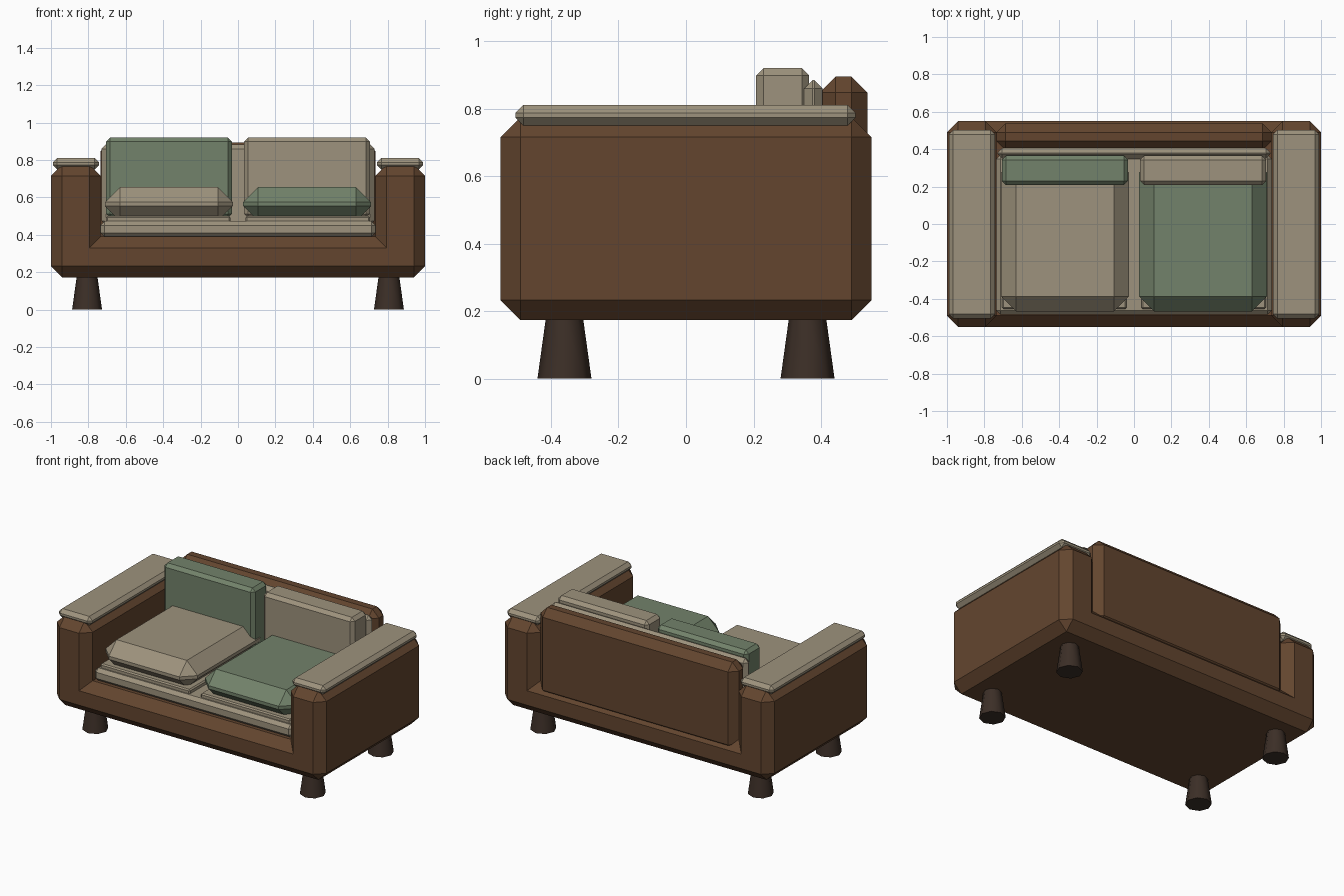
import bpy, bmesh

if "Cube" in bpy.data.objects:
    bpy.data.objects.remove(bpy.data.objects["Cube"])


def material(name, rgb):
    m = bpy.data.materials.new(name)
    m.diffuse_color = (*rgb, 1)
    m.use_nodes = True
    m.node_tree.nodes["Principled BSDF"].inputs["Base Color"].default_value = m.diffuse_color
    return m


BROWN = material("brown_leather", (0.125, 0.06, 0.028))
TAN = material("tan_fabric", (0.34, 0.29, 0.205))
GREEN = material("green_fabric", (0.17, 0.225, 0.145))
DARK = material("dark_wood", (0.045, 0.028, 0.02))


def finish(bm, name, mat):
    bmesh.ops.recalc_face_normals(bm, faces=bm.faces)
    me = bpy.data.meshes.new(name)
    bm.to_mesh(me)
    bm.free()
    me.materials.append(mat)
    ob = bpy.data.objects.new(name, me)
    bpy.context.collection.objects.link(ob)
    return ob


def chamfer(bm, edges, size):
    bmesh.ops.bevel(bm, geom=edges, offset=size, offset_type='OFFSET',
                    segments=1, profile=0.5, affect='EDGES', clamp_overlap=True)


def box(name, xs, ys, zs, size, mat):
    """Chamfered box from its x, y and z ranges."""
    bm = bmesh.new()
    bmesh.ops.create_cube(bm, size=1)
    for v in bm.verts:
        v.co = [(a + b) / 2 + c * (b - a) for c, (a, b) in zip(v.co, (xs, ys, zs))]
    chamfer(bm, bm.edges[:], size)
    return finish(bm, name, mat)


# Frame: U-shaped profile run front to back, inner corners left sharp
profile = [(-1, 0.173), (1, 0.173), (1, 0.775), (0.735, 0.775),
           (0.735, 0.39), (-0.735, 0.39), (-0.735, 0.775), (-1, 0.775)]
bm = bmesh.new()
face = bm.faces.new([bm.verts.new((x, -0.55, z)) for x, z in profile])
ext = bmesh.ops.extrude_face_region(bm, geom=[face], use_keep_orig=True)
for v in ext["geom"]:
    if isinstance(v, bmesh.types.BMVert):
        v.co.y = 0.55
bmesh.ops.recalc_face_normals(bm, faces=bm.faces)
inner = [e for e in bm.edges
         if all(abs(v.co.z - 0.39) < 0.001 for v in e.verts)
         and abs(e.verts[0].co.y - e.verts[1].co.y) > 0.5]
chamfer(bm, [e for e in bm.edges if e not in inner], 0.06)
finish(bm, "frame", BROWN)

# Backrest panel and its fabric lining
box("backrest", (-0.735, 0.735), (0.395, 0.538), (0.31, 0.895), 0.048, BROWN)
box("backrest_lining", (-0.73, 0.73), (0.35, 0.405), (0.45, 0.884), 0.025, TAN)

# Seat base
box("seat_base", (-0.735, 0.735), (-0.485, 0.37), (0.388, 0.473), 0.022, TAN)

# Arm pads, seat cushions with under-slabs, and back cushions
for side, s, seat_mat, back_mat in (("left", -1, TAN, GREEN), ("right", 1, GREEN, TAN)):
    def span(a, b):
        return tuple(sorted((s * a, s * b)))
    box(side + "_arm_pad", span(0.743, 0.99), (-0.505, 0.502), (0.75, 0.81), 0.023, TAN)
    box(side + "_seat_slab", span(0.04, 0.705), (-0.455, 0.35), (0.465, 0.5), 0.008, TAN)
    box(side + "_seat_cushion", span(0.028, 0.71), (-0.468, 0.355), (0.473, 0.655), 0.08, seat_mat)
    box(side + "_back_cushion", span(0.032, 0.706), (0.208, 0.365), (0.49, 0.92), 0.022, back_mat)

    # Tapered legs
    for end, y in (("front", -0.36), ("back", 0.36)):
        bm = bmesh.new()
        bmesh.ops.create_cone(bm, cap_ends=True, segments=8, radius1=0.08,
                              radius2=0.055, depth=0.18)
        bmesh.ops.translate(bm, verts=bm.verts, vec=(s * 0.807, y, 0.09))
        leg = finish(bm, f"{side}_{end}_leg", DARK)
        bpy.ops.object.select_all(action='DESELECT')
        leg.select_set(True)
        bpy.context.view_layer.objects.active = leg
        bpy.ops.object.shade_smooth_by_angle(angle=0.9)
